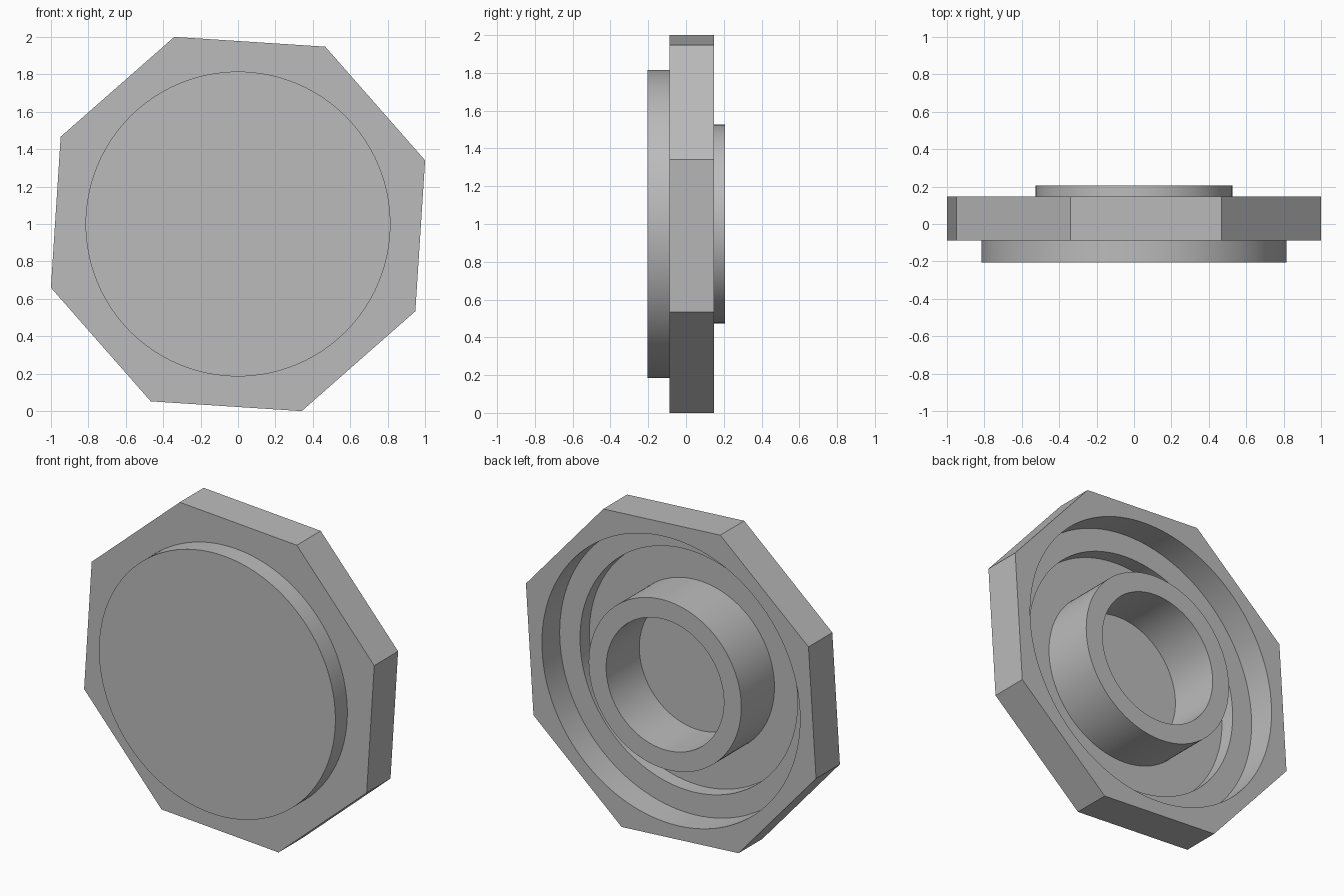
import bpy, bmesh, math
from mathutils import Matrix

cube = bpy.data.objects.get("Cube")
if cube:
    bpy.data.objects.remove(cube, do_unlink=True)

CENTRE_Z = 1.0
FRONT, FLANGE_FRONT, FLANGE_BACK, BACK = -0.205, -0.087, 0.148, 0.207
STEP_Y, FLOOR_Y = -0.027, -0.12

grey = bpy.data.materials.new("plain grey")
grey.use_nodes = True
colour = (0.5, 0.5, 0.5, 1)
grey.diffuse_color = colour
grey.node_tree.nodes["Principled BSDF"].inputs["Base Color"].default_value = colour


def disc(name, radius, y0, y1, sides=128, turn=0.0):
    """Solid prism along y from y0 to y1."""
    bm = bmesh.new()
    place = (Matrix.Translation((0, (y0 + y1) / 2, CENTRE_Z))
             @ Matrix.Rotation(math.pi / 2, 4, 'X')
             @ Matrix.Rotation(turn, 4, 'Z'))
    bmesh.ops.create_cone(bm, cap_ends=True, segments=sides, radius1=radius,
                          radius2=radius, depth=y1 - y0, matrix=place)
    mesh = bpy.data.meshes.new(name)
    bm.to_mesh(mesh)
    bm.free()
    mesh.materials.append(grey)
    obj = bpy.data.objects.new(name, mesh)
    bpy.context.collection.objects.link(obj)
    return obj


def combine(target, tool, operation):
    """Apply a boolean and remove the tool."""
    mod = target.modifiers.new(operation.title(), 'BOOLEAN')
    mod.operation, mod.object, mod.solver = operation, tool, 'EXACT'
    bpy.ops.object.select_all(action='DESELECT')
    bpy.context.view_layer.objects.active = target
    target.select_set(True)
    bpy.ops.object.modifier_apply(modifier=mod.name)
    bpy.data.objects.remove(tool, do_unlink=True)


# Octagonal flange with the round front plate
cap = disc("octagonal_cap", 1.0567, FLANGE_FRONT, FLANGE_BACK, 8, math.radians(18.8))
combine(cap, disc("front_plate", 0.815, FRONT, 0), 'UNION')

# Stepped recess in the back
combine(cap, disc("wide_recess", 0.89, STEP_Y, 0.5), 'DIFFERENCE')
combine(cap, disc("deep_recess", 0.75, FLOOR_Y, 0.4), 'DIFFERENCE')

# Hollow collar standing on the recess floor
collar = disc("collar", 0.526, FLOOR_Y - 0.02, BACK)
combine(cap, collar, 'UNION')
combine(cap, disc("collar_bore", 0.406, FLOOR_Y, 0.5), 'DIFFERENCE')

bpy.ops.object.shade_smooth_by_angle(angle=math.radians(30))
